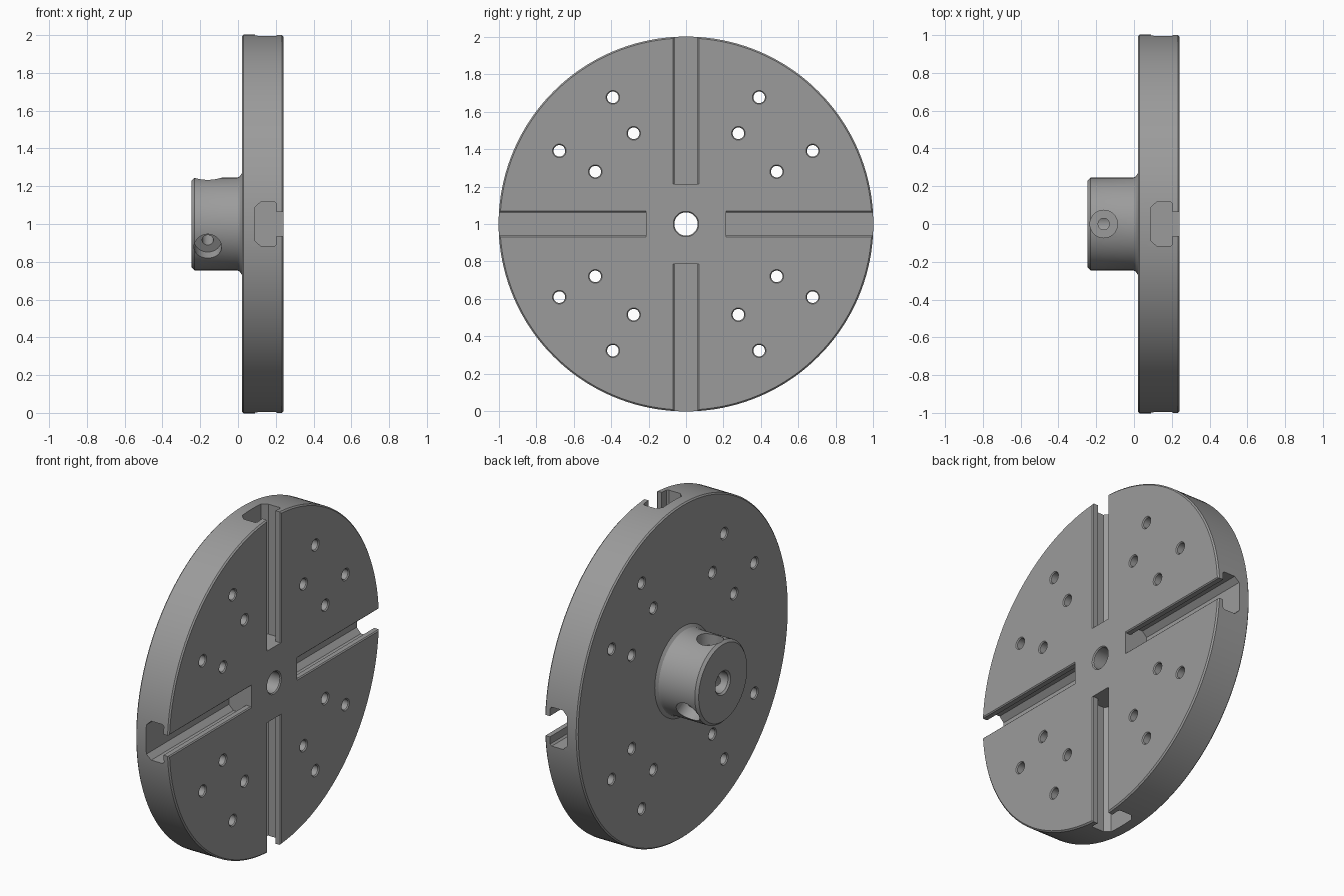
import bpy, bmesh, math
from mathutils import Matrix, Vector

if "Cube" in bpy.data.objects:
    bpy.data.objects.remove(bpy.data.objects["Cube"])

CZ = 1.0  # height of the disc axis

steel = bpy.data.materials.new("machined_grey")
steel.diffuse_color = (0.33, 0.33, 0.33, 1)
steel.use_nodes = True
steel.node_tree.nodes["Principled BSDF"].inputs["Base Color"].default_value = steel.diffuse_color


def lathe(bm, profile, segs, mat=Matrix()):
    """Revolve (axial, radius) points about local X; the profile is a closed loop,
    or an open one that gets capped when it has no bore."""
    rings = []
    for a, r in profile:
        rings.append([bm.verts.new(mat @ Vector((a, r * math.cos(t), r * math.sin(t))))
                      for t in (2 * math.pi * i / segs for i in range(segs))])
    return rings


def skin(bm, rings, closed):
    n = len(rings[0])
    for k in range(len(rings) if closed else len(rings) - 1):
        a, b = rings[k], rings[(k + 1) % len(rings)]
        for i in range(n):
            j = (i + 1) % n
            bm.faces.new((a[i], a[j], b[j], b[i]))
    if not closed:
        bm.faces.new(rings[0])
        bm.faces.new(rings[-1])


def finish(bm, name):
    bmesh.ops.recalc_face_normals(bm, faces=bm.faces[:])
    me = bpy.data.meshes.new(name)
    bm.to_mesh(me)
    bm.free()
    ob = bpy.data.objects.new(name, me)
    bpy.context.collection.objects.link(ob)
    me.materials.append(steel)
    ob.location.z = CZ
    return ob


# Disc, hub and centre bore as one turned body
bm = bmesh.new()
R = 1.002
body = [(-0.235, 0.062), (-0.245, 0.072), (-0.245, 0.23), (-0.23, 0.245), (-0.005, 0.245),
        (0.007, 0.25), (0.02, 0.268), (0.02, R - 0.008), (0.028, R),
        (0.232, R), (0.24, R - 0.008), (0.24, 0.068), (0.234, 0.062)]
skin(bm, lathe(bm, body, 160), True)
faceplate = finish(bm, "faceplate_with_hub")

# All cutters go into one mesh of separate closed shells
bm = bmesh.new()

# Four T-slots, running outward from a flat inner end
half = [(0.09, 0.088), (0.12, 0.117), (0.195, 0.117), (0.205, 0.107),
        (0.205, 0.0625), (0.234, 0.0625), (0.25, 0.0785)]
section = half + [(x, -w) for x, w in reversed(half)]
for q in range(4):
    turn = Matrix.Rotation(q * math.pi / 2, 4, 'X')
    ends = [[bm.verts.new(turn @ Vector((x, w, d))) for x, w in section]
            for d in (0.215, 1.1)]
    skin(bm, ends, False)

# Bolt holes in two rings, with chamfered mouths
hole = [(0.01, 0.046), (0.026, 0.031), (0.234, 0.031), (0.25, 0.046)]
for q in range(4):
    for deg in (30, 60):
        for rad in (0.56, 0.782):
            t = math.radians(deg + 90 * q)
            skin(bm, lathe(bm, hole, 24, Matrix.Translation(
                (0, rad * math.cos(t), rad * math.sin(t)))), False)

# Three set-screw holes around the hub, stepped down into the bore
screw = [(0.04, 0.03), (0.17, 0.03), (0.17, 0.073), (0.3, 0.073)]
for k in range(3):
    m = (Matrix.Translation((-0.16, 0, 0)) @ Matrix.Rotation(k * 2 * math.pi / 3, 4, 'X')
         @ Matrix.Rotation(-math.pi / 2, 4, 'Y'))
    skin(bm, lathe(bm, screw, 32, m), False)

cutter = finish(bm, "slot_and_hole_cutter")
cutter.hide_render = True

# Cut, then shade smooth with sharp edges kept
mod = faceplate.modifiers.new("cuts", 'BOOLEAN')
mod.operation = 'DIFFERENCE'
mod.solver = 'EXACT'
mod.object = cutter
bpy.context.view_layer.objects.active = faceplate
faceplate.select_set(True)
bpy.ops.object.modifier_apply(modifier="cuts")
bpy.data.objects.remove(cutter)
bpy.ops.object.shade_smooth_by_angle(angle=math.radians(25))
